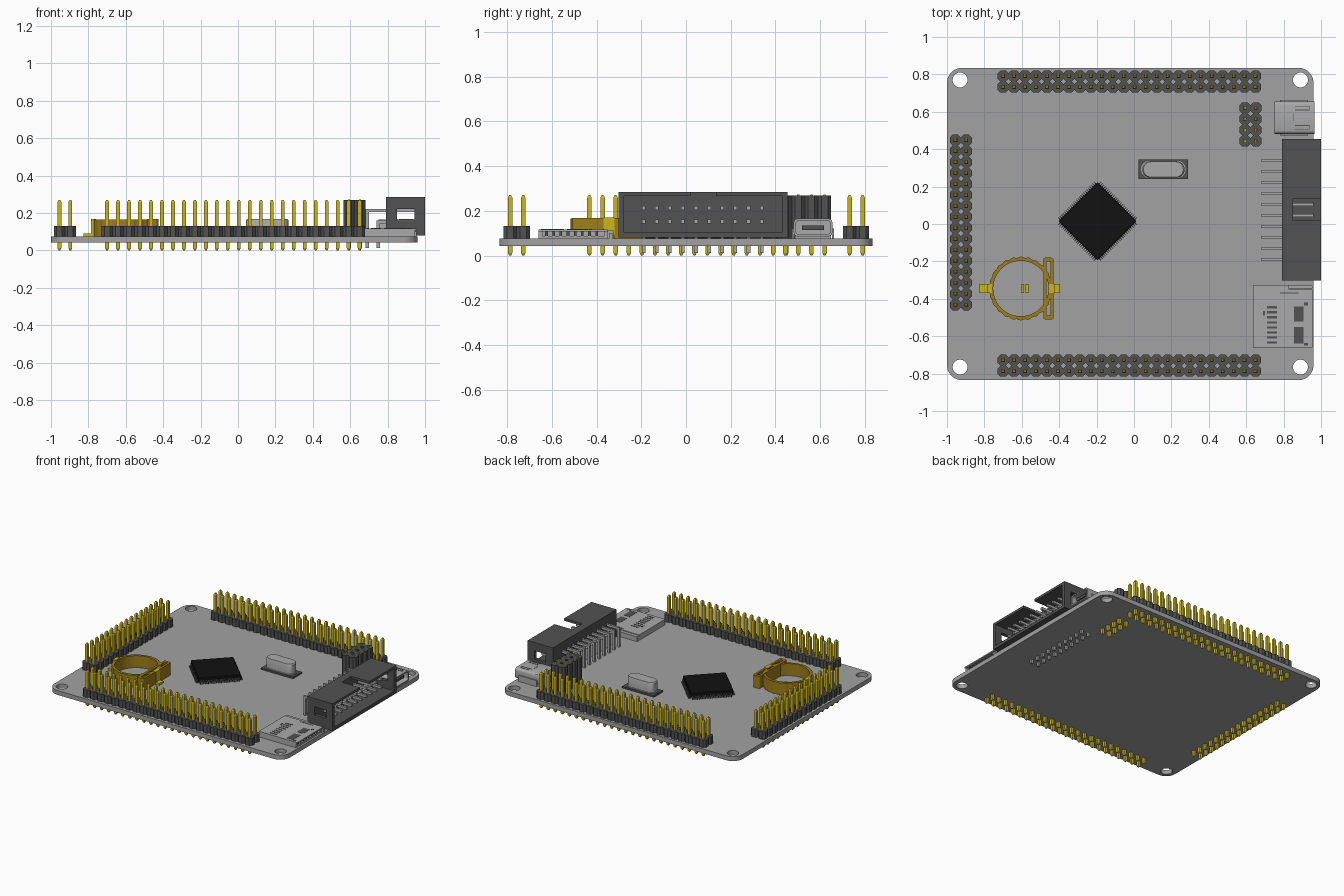
import bpy, bmesh, math
from mathutils import Matrix, Vector

if "Cube" in bpy.data.objects:
    bpy.data.objects.remove(bpy.data.objects["Cube"])


def material(name, r, g, b):
    m = bpy.data.materials.new(name)
    m.use_nodes = True
    m.diffuse_color = (r, g, b, 1)
    m.node_tree.nodes["Principled BSDF"].inputs["Base Color"].default_value = (r, g, b, 1)
    return m


BOARD = material("board grey", .36, .36, .36)
METAL = material("light metal", .40, .40, .40)
DARK = material("dark plastic", .085, .085, .085)
BLACK = material("chip black", .006, .006, .006)
GOLD = material("pin gold", .60, .47, .01)
BRASS = material("holder brass", .34, .21, .01)

TOP, UNDER = .075, .042
PITCH = .0587


def finish(name, bm, mat):
    bmesh.ops.recalc_face_normals(bm, faces=bm.faces)
    me = bpy.data.meshes.new(name)
    bm.to_mesh(me)
    bm.free()
    me.materials.append(mat)
    ob = bpy.data.objects.new(name, me)
    bpy.context.scene.collection.objects.link(ob)
    return ob


def box(bm, x0, x1, y0, y1, z0, z1):
    size = Matrix.Diagonal((x1 - x0, y1 - y0, z1 - z0, 1))
    mid = Matrix.Translation(((x0 + x1) / 2, (y0 + y1) / 2, (z0 + z1) / 2))
    return bmesh.ops.create_cube(bm, size=1, matrix=mid @ size)["verts"]


def boxes(name, mat, *bounds):
    bm = bmesh.new()
    for b in bounds:
        box(bm, *b)
    return finish(name, bm, mat)


def stack(bm, x, y, outline, sections):
    """Loft a scaled outline through (height, scale) sections, with end caps."""
    rings = [[bm.verts.new((x + u * s, y + v * s, z)) for u, v in outline] for z, s in sections]
    n = len(outline)
    for a, b in zip(rings, rings[1:]):
        for i in range(n):
            bm.faces.new((a[i], a[(i + 1) % n], b[(i + 1) % n], b[i]))
    bm.faces.new(rings[0])
    bm.faces.new(rings[-1])


def rounded(x0, x1, y0, y1, r, seg=6):
    pts = []
    corners = ((x1 - r, y1 - r), (x0 + r, y1 - r), (x0 + r, y0 + r), (x1 - r, y0 + r))
    for k, (cx, cy) in enumerate(corners):
        for i in range(seg + 1):
            a = math.pi / 2 * (k + i / seg)
            pts.append((cx + r * math.cos(a), cy + r * math.sin(a)))
    return pts


def circle(cx, cy, r, n=24, wave=0, lobes=0):
    out = []
    for i in range(n):
        a = math.tau * i / n
        q = r + wave * math.cos(lobes * a)
        out.append((cx + q * math.cos(a), cy + q * math.sin(a)))
    return out


def plate(name, loops, w0, w1, mat, along_x=False):
    """Extrude an outline with holes; optionally run it along x."""
    cu = bpy.data.curves.new(name, "CURVE")
    cu.dimensions, cu.fill_mode, cu.extrude = "2D", "BOTH", (w1 - w0) / 2
    for loop in loops:
        sp = cu.splines.new("POLY")
        sp.points.add(len(loop) - 1)
        for p, (u, v) in zip(sp.points, loop):
            p.co = (u, v, 0, 1)
        sp.use_cyclic_u = True
    tmp = bpy.data.objects.new(name + " curve", cu)
    bpy.context.scene.collection.objects.link(tmp)
    deps = bpy.context.evaluated_depsgraph_get()
    me = bpy.data.meshes.new_from_object(tmp.evaluated_get(deps))
    bm = bmesh.new()
    bm.from_mesh(me)
    bpy.data.objects.remove(tmp)
    bmesh.ops.remove_doubles(bm, verts=bm.verts, dist=1e-5)
    for v in bm.verts:
        u, t, w = v.co.x, v.co.y, v.co.z + (w0 + w1) / 2
        v.co = Vector((w, u, t)) if along_x else Vector((u, t, w))
    return finish(name, bm, mat)


def smooth(ob):
    bpy.ops.object.select_all(action="DESELECT")
    ob.select_set(True)
    bpy.context.view_layer.objects.active = ob
    bpy.ops.object.shade_smooth_by_angle(angle=math.radians(35))


# Circuit board with mounting holes
holes = [circle(x, y, .04) for x in (-.93, .89) for y in (-.765, .77)]
plate("board", [rounded(-1, .96, -.835, .835, .08)] + holes, UNDER, TOP, BOARD)

# Pin headers: chamfered cells with a tapered square pin in each
h = PITCH / 2
CELL = rounded(-h, h, -h, h, .015, 1)
SQUARE = [(-.01, -.01), (.01, -.01), (.01, .01), (-.01, .01)]


def header(name, x, y, nx, ny, height, pin_top):
    body, pins = bmesh.new(), bmesh.new()
    for i in range(nx):
        for j in range(ny):
            px, py = x + i * PITCH, y + j * PITCH
            stack(body, px, py, CELL, [(TOP, 1), (height, 1)])
            stack(pins, px, py, SQUARE, [(0, .45), (.012, 1), (pin_top - .012, 1), (pin_top, .45)])
    finish(name + "_body", body, DARK)
    finish(name + "_pins", pins, GOLD)


header("back_header", -.70, .732, 24, 2, .131, .27)
header("front_header", -.70, -.787, 24, 2, .131, .27)
header("right_header", -.955, -.432, 2, 16, .131, .27)
header("small_socket", .593, .444, 2, 4, .268, .273)

# Main chip, turned 45 degrees, with leads on all four sides
CX, CY = -.195, .015
chip = bmesh.new()
box(chip, -.148, .148, -.148, .148, TOP + .008, .118)
bmesh.ops.bevel(chip, geom=chip.edges[:], offset=.004, segments=1, affect="EDGES")
leads = bmesh.new()
for k in range(4):
    turn = Matrix.Rotation(k * math.pi / 2, 3, "Z")
    for i in range(25):
        t = (i - 12) * .0112
        vs = box(leads, .145, .153, t - .003, t + .003, TOP, .098)
        vs += box(leads, .153, .162, t - .003, t + .003, TOP, .08)
        bmesh.ops.rotate(leads, verts=vs, cent=(0, 0, 0), matrix=turn)
for name, bm, mat in (("chip_body", chip, BLACK), ("chip_leads", leads, DARK)):
    bmesh.ops.rotate(bm, verts=bm.verts, cent=(0, 0, 0), matrix=Matrix.Rotation(math.pi / 4, 3, "Z"))
    bmesh.ops.translate(bm, verts=bm.verts, vec=(CX, CY, 0))
    finish(name, bm, mat)

# Crystal oscillator: base and capsule can
boxes("crystal_base", DARK, (.025, .29, .24, .345, TOP, .088))
can = bmesh.new()
stack(can, .157, .292, rounded(-.117, .117, -.045, .045, .044),
      [(.088, 1.02), (.094, 1.02), (.095, .97), (.16, .97), (.168, .91)])
smooth(finish("crystal_can", can, METAL))

# Coin cell holder: scalloped ring, straight bar, tabs and centre contact
smooth(plate("battery_ring", [circle(-.605, -.345, .168, 96, .003, 24), circle(-.605, -.345, .148, 48)],
             TOP, .165, BRASS))
plate("battery_bar", [rounded(-.485, -.43, -.51, -.18, .012, 3), rounded(-.468, -.446, -.49, -.2, .006, 2)],
      TOP, .168, BRASS)
boxes("battery_tabs", GOLD, (-.825, -.755, -.37, -.32, TOP, .09), (-.45, -.395, -.37, -.32, TOP, .09),
      (-.785, -.76, -.37, -.32, TOP, .168), (-.455, -.425, -.37, -.32, TOP, .169))
boxes("battery_contact", GOLD, (-.604, -.588, -.37, -.32, TOP, .084), (-.58, -.564, -.37, -.32, TOP, .084))

# Box connector: open toward the side, key notch in the top, slots in the ends
Y0, Y1, Z0, Z1 = -.303, .455, .08, .285
walls = [(.79, .85, Y0, Y1, Z0, Z1), (.85, 1, Y0, Y1, Z0, .102),
         (.85, 1, Y0, .02, .267, Z1), (.85, 1, .135, Y1, .267, Z1)]
for a, b in ((Y0, Y0 + .025), (Y1 - .025, Y1)):
    walls += [(.85, 1, a, b, .102, .16), (.85, 1, a, b, .222, .267), (.945, 1, a, b, .16, .222)]
boxes("box_connector", DARK, *walls)

# Right-angle connector pins, two rows of ten
bent = bmesh.new()
for i in range(10):
    y = -.19 + i * PITCH
    for x, z in ((.692, .213), (.75, .152)):
        box(bent, x - .009, .96, y - .008, y + .008, z - .009, z + .009)
        box(bent, x - .009, x + .009, y - .008, y + .008, .012, z - .009)
finish("box_connector_pins", bent, METAL)

# Small data port: hollow shell, rear wall, tongue and top springs
plate("port_shell", [rounded(.482, .655, .085, .165, .018, 3), rounded(.492, .645, .094, .156, .014, 3)],
      .75, .965, METAL, True)
boxes("port_rear", METAL, (.75, .80, .487, .65, TOP, .16))
boxes("port_tongue", DARK, (.80, .95, .52, .617, .115, .135))
boxes("port_feet", METAL, (.78, .93, .474, .484, TOP, .12), (.78, .93, .653, .663, TOP, .12))
springs = [(.86, .935, y, y + .004, .164, .1665) for y in (.505, .525, .608, .628)]
springs += [(.935, .939, .505, .529, .164, .1665), (.935, .939, .608, .632, .164, .1665),
            (.85, .854, .55, .59, .164, .1665)]
boxes("port_spring_slots", DARK, *springs)

# Memory card slot: thin metal cover over an open tray
boxes("card_slot", METAL, (.635, .955, -.66, -.35, .108, .117), (.635, .83, -.35, -.325, TOP, .112),
      (.635, .945, -.66, -.642, TOP, .108), (.635, .945, -.368, -.35, TOP, .108),
      (.635, .66, -.642, -.368, TOP, .108), (.66, .945, -.642, -.368, TOP, .088),
      (.83, .955, -.345, -.33, TOP, .10))
marks = [(.71, .765, -.64 + i * .027, -.628 + i * .027, .116, .1185) for i in range(8)]
marks += [(.855, .905, -.52, -.44, .116, .1185), (.855, .905, -.64, -.55, .116, .1185),
          (.78, .88, -.372, -.367, .116, .1185), (.91, .93, -.435, -.42, .116, .1185),
          (.91, .93, -.65, -.635, .116, .1185), (.69, .70, -.49, -.465, .116, .1185)]
boxes("card_slot_openings", DARK, *marks)
boxes("card_contacts", DARK, *[(.935, .94, y, y + .012, .088, .108)
                               for y in [-.63 + i * .032 for i in range(8)]])
